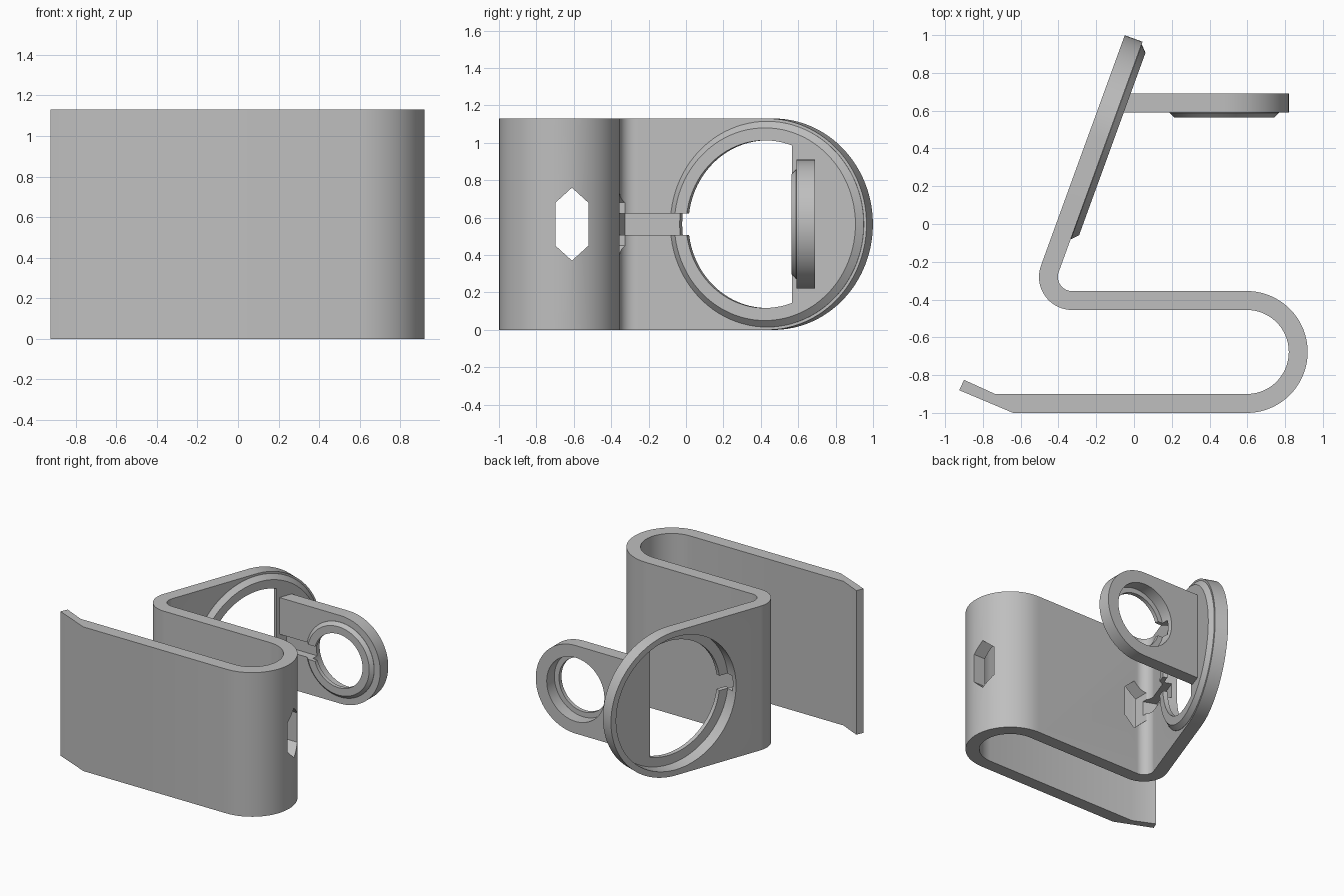
import bpy, bmesh, math
from mathutils import Matrix, Vector

if "Cube" in bpy.data.objects:
    bpy.data.objects.remove(bpy.data.objects["Cube"])

H = 1.13          # strip height
ZC = H / 2

grey = bpy.data.materials.new("grey plastic")
grey.diffuse_color = (0.52, 0.52, 0.52, 1)
grey.use_nodes = True
grey.node_tree.nodes["Principled BSDF"].inputs["Base Color"].default_value = grey.diffuse_color


def arc(cx, cy, r, a0, a1, n=24):
    """Points on an arc, angles in degrees."""
    return [(cx + r * math.cos(math.radians(a0 + (a1 - a0) * i / n)),
             cy + r * math.sin(math.radians(a0 + (a1 - a0) * i / n))) for i in range(n + 1)]


def circle(r, n=96):
    return arc(0, 0, r, 0, 360 * (n - 1) / n, n - 1)


def loft(name, rings, frame):
    """Solid skinned through equal-length outlines [(points, w), ...] in a local frame."""
    bm = bmesh.new()
    loops = [[bm.verts.new(frame @ Vector((u, v, w))) for u, v in pts] for pts, w in rings]
    n = len(loops[0])
    bm.faces.new(loops[0])
    bm.faces.new(loops[-1])
    for a, b in zip(loops, loops[1:]):
        for i in range(n):
            bm.faces.new((a[i], a[(i + 1) % n], b[(i + 1) % n], b[i]))
    bmesh.ops.recalc_face_normals(bm, faces=bm.faces)
    me = bpy.data.meshes.new(name)
    bm.to_mesh(me)
    bm.free()
    me.materials.append(grey)
    ob = bpy.data.objects.new(name, me)
    bpy.context.collection.objects.link(ob)
    return ob


def prism(name, pts, w0, w1, frame):
    return loft(name, [(pts, w0), (pts, w1)], frame)


def rect(u0, u1, v0, v1):
    return [(u0, v0), (u1, v0), (u1, v1), (u0, v1)]


def combine(target, tool, op):
    """Apply a boolean and remove the tool."""
    m = target.modifiers.new(op, 'BOOLEAN')
    m.object, m.operation, m.solver = tool, op, 'EXACT'
    bpy.context.view_layer.objects.active = target
    bpy.ops.object.modifier_apply(modifier=m.name)
    bpy.data.objects.remove(tool, do_unlink=True)


def basis(u, v, origin):
    u, v = Vector(u).normalized(), Vector(v)
    m = Matrix((u, v, u.cross(v))).transposed().to_4x4()
    m.translation = origin
    return m


# Frames: plan, leaning arm, small arm
plan = Matrix.Identity(4)
d = Vector((math.cos(math.radians(70)), math.sin(math.radians(70)), 0))
n = Vector((d.y, -d.x, 0))
tip = Vector((0.045, 0.965, 0))
arm = basis(d, (0, 0, 1), tip - d * ZC + Vector((0, 0, ZC)))
small = basis((1, 0, 0), (0, 0, 1), (0.475, 0.59, ZC))

# Bent strip: lip, base, wide bend, middle panel, tight bend, leaning arm
end_r, end_l = tip + d * 0.05, tip + d * 0.05 - n * 0.1
outline = ([(-0.925, -0.88), (-0.64, -1.0)]
           + arc(0.597, -0.6775, 0.3225, -90, 90, 40)
           + arc(-0.328, -0.28, 0.075, 270, 160, 20)
           + [end_r[:2], end_l[:2]]
           + arc(-0.328, -0.28, 0.175, 160, 270, 20)
           + arc(0.597, -0.6775, 0.2225, 90, -90, 40)
           + [(-0.735, -0.9), (-0.90, -0.825)])
stand = prism("stand_body", outline, 0, H, plan)

# Rounded end of the leaning arm
corner = arc(0, 0, ZC, -90, 90, 64) + [(0, 0.8), (0.9, 0.8), (0.9, -0.8), (0, -0.8)]
combine(stand, prism("corner_cutter", corner, -0.2, 0.1, arm), 'DIFFERENCE')

# Chamfered round boss, rear recess and D-shaped opening
combine(stand, loft("ring_boss", [(circle(0.55), -0.03), (circle(0.55), 0.002),
                                  (circle(0.515), 0.035)], arm), 'UNION')
combine(stand, prism("recess_cutter", circle(0.52), -0.2, 0.0, arm), 'DIFFERENCE')
a = math.degrees(math.acos(0.155 / 0.448))
combine(stand, prism("opening_cutter", arc(0, 0, 0.448, a, 360 - a, 72), -0.2, 0.2, arm), 'DIFFERENCE')

# Cable channel down the arm
combine(stand, prism("channel_cutter", rect(-0.83, -0.42, -0.058, 0.058), -0.06, 0.1, arm), 'DIFFERENCE')

# Six-sided cable holes in the wide bend and the middle panel
hexagon = [(-0.088, -0.115), (0, -0.195), (0.088, -0.115), (0.088, 0.115), (0, 0.195), (-0.088, 0.115)]
side = basis((0, 1, 0), (0, 0, 1), (0.85, -0.61, ZC))
back = basis((1, 0, 0), (0, 0, 1), (-0.30, -0.40, ZC))
combine(stand, prism("bend_hole_cutter", hexagon, -0.2, 0.2, side), 'DIFFERENCE')
combine(stand, prism("panel_hole_cutter", hexagon, -0.1, 0.1, back), 'DIFFERENCE')

# Small arm with rounded end, boss, recess, hole and cable groove
plate = [(-0.529, -0.345)] + arc(0, 0, 0.345, -90, 90, 48) + [(-0.529, 0.345)]
holder = prism("small_arm", plate, -0.1, 0, small)
combine(holder, loft("small_boss", [(circle(0.293), -0.02), (circle(0.293), 0.002),
                                    (circle(0.268), 0.026)], small), 'UNION')
combine(holder, prism("small_recess_cutter", circle(0.25), -0.2, -0.005, small), 'DIFFERENCE')
combine(holder, prism("small_hole_cutter", circle(0.21), -0.2, 0.2, small), 'DIFFERENCE')
combine(holder, prism("groove_cutter", rect(-0.7, -0.15, -0.058, 0.058), -0.06, 0.2, small), 'DIFFERENCE')

# Smooth bends, crisp edges
for ob in (stand, holder):
    bpy.ops.object.select_all(action='DESELECT')
    ob.select_set(True)
    bpy.context.view_layer.objects.active = ob
    bpy.ops.object.shade_smooth_by_angle(angle=math.radians(25))
